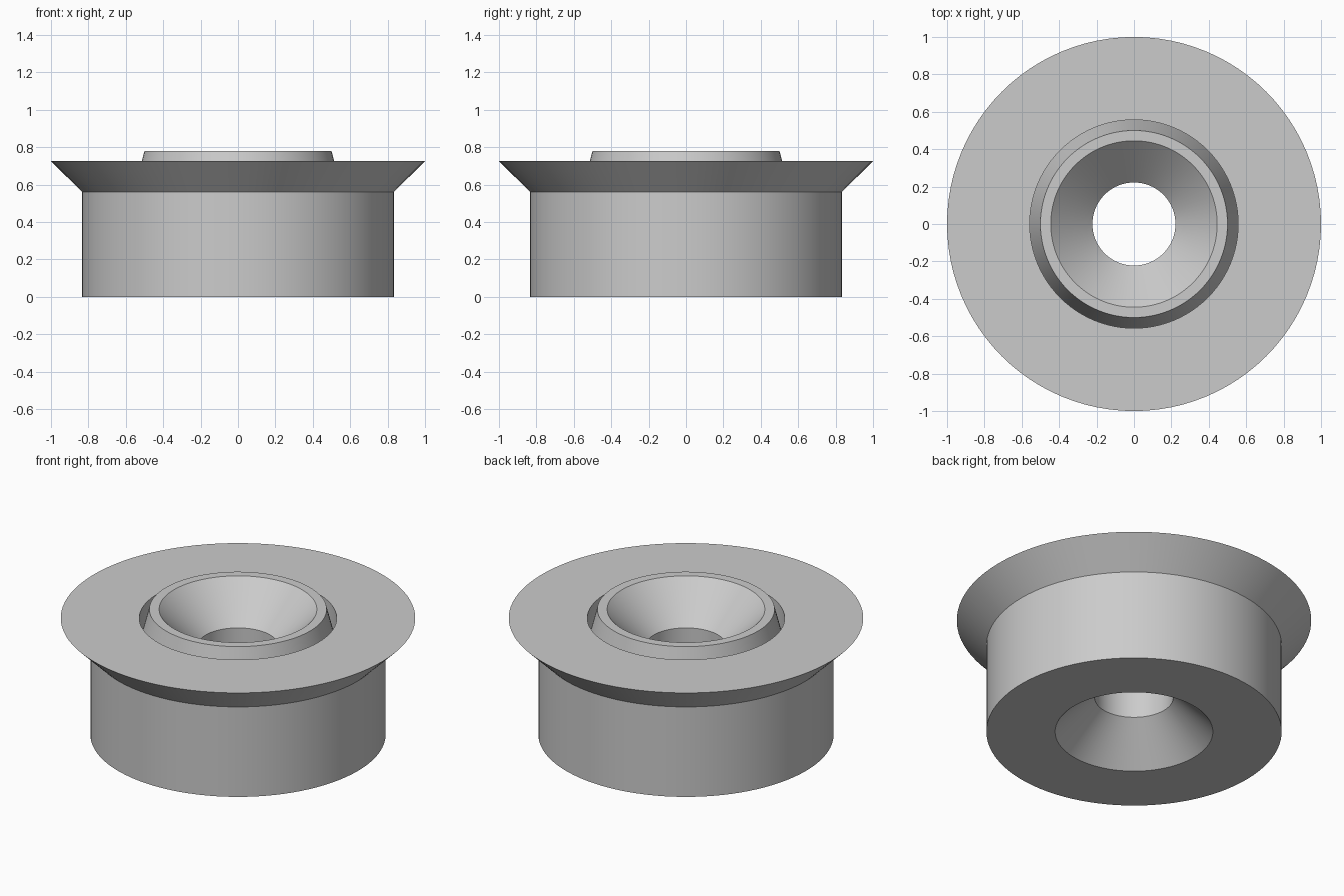
import bpy
import bmesh
import math

cube = bpy.data.objects.get("Cube")
if cube:
    bpy.data.objects.remove(cube, do_unlink=True)

SEGMENTS = 96

# Plain grey material
grey = bpy.data.materials.new("plain grey")
grey.use_nodes = True
colour = (0.6, 0.6, 0.6, 1.0)
grey.diffuse_color = colour
grey.node_tree.nodes["Principled BSDF"].inputs["Base Color"].default_value = colour


def lathe(name, profile):
    """Revolve a closed (radius, height) profile around the z axis."""
    bm = bmesh.new()
    verts = [bm.verts.new((r, 0, z)) for r, z in profile]
    edges = [bm.edges.new((v, verts[(i + 1) % len(verts)])) for i, v in enumerate(verts)]
    bmesh.ops.spin(bm, geom=verts + edges, cent=(0, 0, 0), axis=(0, 0, 1),
                   angle=math.tau, steps=SEGMENTS, use_duplicate=False)
    bmesh.ops.remove_doubles(bm, verts=bm.verts, dist=1e-4)
    bmesh.ops.recalc_face_normals(bm, faces=bm.faces)
    mesh = bpy.data.meshes.new(name)
    bm.to_mesh(mesh)
    bm.free()
    mesh.materials.append(grey)
    obj = bpy.data.objects.new(name, mesh)
    bpy.context.collection.objects.link(obj)
    bpy.ops.object.select_all(action='DESELECT')
    obj.select_set(True)
    bpy.context.view_layer.objects.active = obj
    bpy.ops.object.shade_smooth_by_angle(angle=math.radians(12))
    return obj


# Flanged bushing: body, flared rim, groove, raised collar, countersunk bore
lathe("flanged_bushing", [
    (0.833, 0.0),    # body
    (0.833, 0.56),
    (1.0, 0.725),    # flared rim
    (0.557, 0.725),  # groove wall
    (0.557, 0.56),
    (0.5, 0.78),     # tapered collar
    (0.445, 0.78),
    (0.222, 0.56),   # upper countersink and bore
    (0.222, 0.222),
    (0.445, 0.0),    # lower countersink
])
